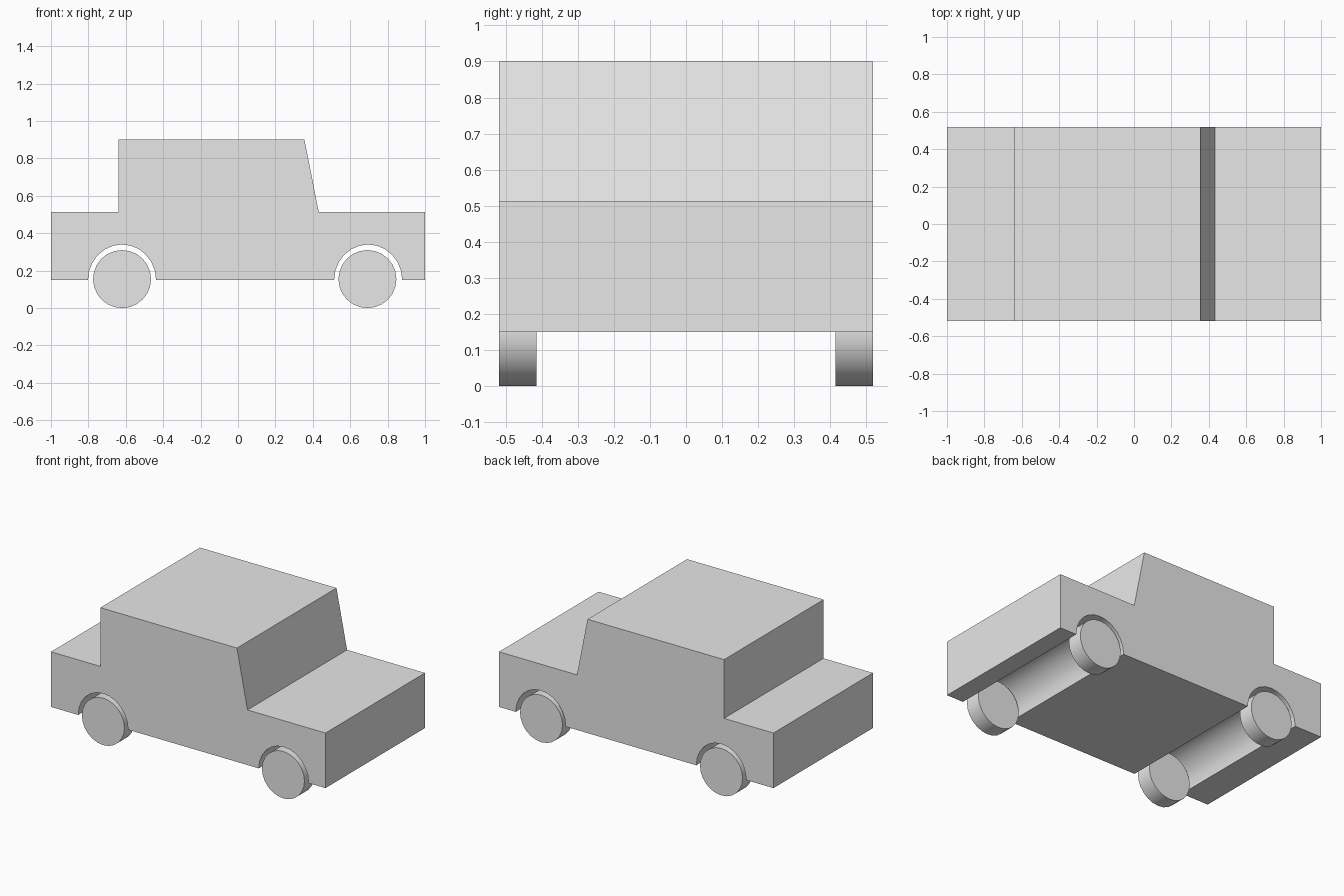
import bpy
import bmesh
from math import sin, cos, pi, radians

cube = bpy.data.objects.get("Cube")
if cube:
    bpy.data.objects.remove(cube, do_unlink=True)

HALF_WIDTH = 0.518
FLOOR = 0.15
WHEEL_X = {"rear": -0.62, "front": 0.692}
WHEEL_RADIUS = 0.155
WHEEL_WIDTH = 0.104

grey = bpy.data.materials.new("light grey")
grey.use_nodes = True
grey.diffuse_color = (0.8, 0.8, 0.8, 1)
grey.node_tree.nodes["Principled BSDF"].inputs["Base Color"].default_value = grey.diffuse_color


def extrude_profile(name, profile, y_start, y_end):
    """Sweep an x-z outline along y into a closed solid."""
    bm = bmesh.new()
    face = bm.faces.new([bm.verts.new((x, y_start, z)) for x, z in profile])
    swept = bmesh.ops.extrude_face_region(bm, geom=[face], use_keep_orig=True)
    moved = [v for v in swept["geom"] if isinstance(v, bmesh.types.BMVert)]
    bmesh.ops.translate(bm, verts=moved, vec=(0, y_end - y_start, 0))
    bmesh.ops.recalc_face_normals(bm, faces=bm.faces)
    mesh = bpy.data.meshes.new(name)
    bm.to_mesh(mesh)
    bm.free()
    mesh.materials.append(grey)
    obj = bpy.data.objects.new(name, mesh)
    bpy.context.collection.objects.link(obj)
    bpy.ops.object.select_all(action='DESELECT')
    obj.select_set(True)
    bpy.context.view_layer.objects.active = obj
    bpy.ops.object.shade_smooth_by_angle(angle=radians(35))
    return obj


def arch(x, steps=12):
    """Wheel arch outline, from its -x foot to its +x foot."""
    angles = [pi - pi * i / steps for i in range(steps + 1)]
    return [(x + 0.182 * cos(a), FLOOR + 0.19 * sin(a)) for a in angles]


# Body: one side outline, with the arches running the full width
outline = [(-1, FLOOR)] + arch(WHEEL_X["rear"]) + arch(WHEEL_X["front"] + 0.004)
outline += [(1, FLOOR), (1, 0.513), (0.432, 0.513), (0.355, 0.9),
            (-0.64, 0.9), (-0.64, 0.513), (-1, 0.513)]
extrude_profile("car_body", outline, -HALF_WIDTH, HALF_WIDTH)

# Wheels: flush with the body sides
for end, x in WHEEL_X.items():
    turns = [2 * pi * i / 24 for i in range(24)]
    circle = [(x + WHEEL_RADIUS * cos(a), WHEEL_RADIUS * (1 + sin(a))) for a in turns]
    for side, sign in (("near", -1), ("far", 1)):
        extrude_profile(f"{end}_wheel_{side}", circle,
                        sign * HALF_WIDTH, sign * (HALF_WIDTH - WHEEL_WIDTH))
